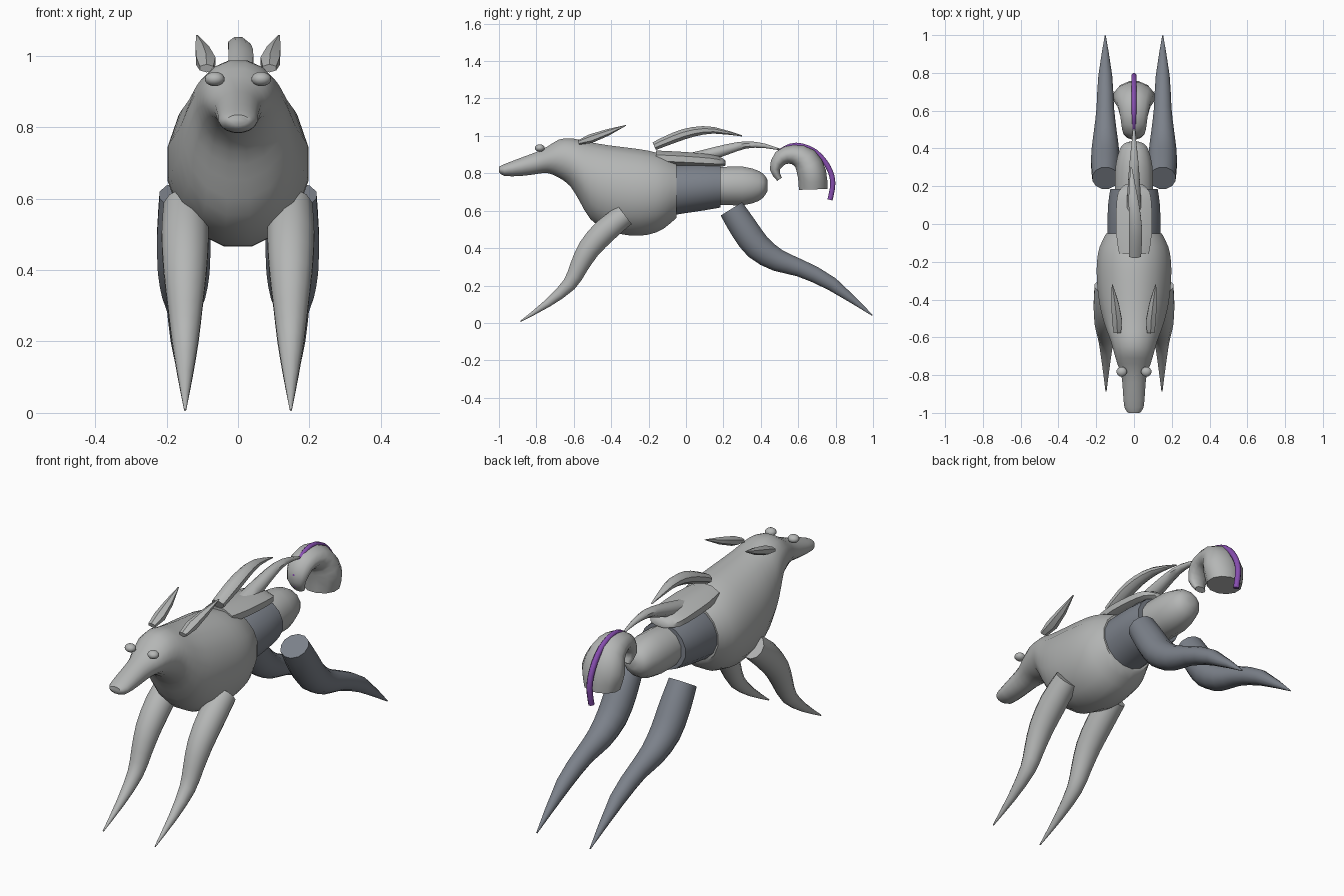
import bpy, bmesh, math
from mathutils import Vector

if "Cube" in bpy.data.objects:
    bpy.data.objects.remove(bpy.data.objects["Cube"])


def material(name, rgb):
    m = bpy.data.materials.new(name)
    m.diffuse_color = (*rgb, 1)
    m.use_nodes = True
    m.node_tree.nodes["Principled BSDF"].inputs["Base Color"].default_value = m.diffuse_color
    return m


LIGHT = material("light grey", (0.46, 0.47, 0.465))
DARK = material("slate grey", (0.20, 0.22, 0.255))
PURPLE = material("purple", (0.24, 0.075, 0.43))


def refine(rows, steps):
    """Catmull-Rom subdivision of a list of section rows."""
    out = []
    for i in range(len(rows) - 1):
        a, b, c, d = (rows[max(i - 1, 0)], rows[i], rows[i + 1],
                      rows[min(i + 2, len(rows) - 1)])
        for s in range(steps):
            t = s / steps
            out.append([0.5 * (2 * q + (r - p) * t + (2 * p - 5 * q + 4 * r - u) * t * t
                               + (3 * q - p - 3 * r + u) * t ** 3)
                        for p, q, r, u in zip(a, b, c, d)])
    return out + [list(rows[-1])]


def loft(name, rows, mat, sides=12, steps=2, upright=False, smooth=50, mirror=False):
    """rows: (x, y, z, half width in x, half thickness across the path)."""
    rows = refine(rows, steps)
    bm = bmesh.new()
    rings = []
    for i, (x, y, z, rx, rn) in enumerate(rows):
        p, n = rows[max(i - 1, 0)], rows[min(i + 1, len(rows) - 1)]
        t = Vector((0, n[1] - p[1], n[2] - p[2])).normalized()
        if upright:
            t = Vector((0, 1, 0))
        up = Vector((0, -t.z, t.y))
        rx, rn = max(rx, 0.002), max(rn, 0.002)
        ring = []
        for k in range(sides):
            a = 2 * math.pi * (k + 0.5) / sides
            ring.append(bm.verts.new(Vector((x + rx * math.cos(a), y, z)) + up * rn * math.sin(a)))
        rings.append(ring)
    for r0, r1 in zip(rings, rings[1:]):
        for k in range(sides):
            j = (k + 1) % sides
            bm.faces.new((r0[k], r0[j], r1[j], r1[k]))
    bm.faces.new(rings[0])
    bm.faces.new(rings[-1])
    if mirror:
        g = bmesh.ops.duplicate(bm, geom=bm.verts[:] + bm.edges[:] + bm.faces[:])
        for v in g["geom"]:
            if isinstance(v, bmesh.types.BMVert):
                v.co.x *= -1
    bmesh.ops.recalc_face_normals(bm, faces=bm.faces)
    me = bpy.data.meshes.new(name)
    bm.to_mesh(me)
    bm.free()
    return finish(name, me, mat, smooth)


def finish(name, me, mat, smooth):
    ob = bpy.data.objects.new(name, me)
    bpy.context.collection.objects.link(ob)
    me.materials.append(mat)
    bpy.ops.object.select_all(action='DESELECT')
    ob.select_set(True)
    bpy.context.view_layer.objects.active = ob
    bpy.ops.object.shade_smooth_by_angle(angle=math.radians(smooth))
    return ob


def path(x, pts, squash=1.0):
    """Round tube rows from (y, z, radius)."""
    return [(x, y, z, r * squash, r) for y, z, r in pts]


# head, neck and chest: (y, top, bottom, half width)
outline = [(-1.0, .835, .805, .03), (-.97, .85, .785, .052), (-.88, .885, .785, .06),
           (-.80, .915, .795, .068), (-.74, .945, .80, .09), (-.68, .982, .775, .108),
           (-.62, .99, .73, .125), (-.57, .982, .65, .145), (-.51, .97, .55, .165),
           (-.42, .955, .49, .187), (-.30, .94, .463, .2), (-.20, .925, .468, .2),
           (-.12, .90, .50, .185), (-.05, .865, .56, .15)]
loft("head_and_chest", [(0, y, (t + b) / 2, w, (t - b) / 2) for y, t, b, w in outline],
     LIGHT, sides=16, upright=True)

# dark waist band and light rump
waist = [(-.06, .85, .575, .143), (0, .855, .585, .143), (.10, .855, .60, .14), (.185, .85, .615, .128)]
loft("waist", [(0, y, (t + b) / 2, w, (t - b) / 2) for y, t, b, w in waist],
     DARK, sides=16, upright=True)
rump = [(.16, .835, .63, .105), (.30, .84, .625, .102), (.39, .815, .65, .08),
        (.425, .785, .685, .055), (.437, .76, .71, .02)]
loft("rump", [(0, y, (t + b) / 2, w, (t - b) / 2) for y, t, b, w in rump],
     LIGHT, sides=12, upright=True)

# back plate
plate = [(-.16, .925, .84, .085), (-.05, .92, .835, .102), (.08, .91, .83, .102),
         (.17, .895, .83, .09), (.21, .87, .84, .05)]
loft("back_plate", [(0, y, (t + b) / 2, w, (t - b) / 2) for y, t, b, w in plate],
     LIGHT, sides=8, upright=True)

# curved back plumes
loft("front_plume", [(.005, -.17, .945, .035, .024), (.008, -.06, .992, .038, .03),
                     (.005, .04, 1.022, .034, .028), (-.005, .15, 1.03, .025, .019),
                     (-.015, .30, 1.0, .004, .003)], LIGHT, sides=8)
loft("rear_plume", [(0, .02, .885, .035, .025), (0, .12, .90, .04, .034), (0, .22, .928, .034, .03),
                    (0, .32, .952, .026, .021), (0, .42, .947, .015, .013),
                    (0, .52, .922, .004, .003)], LIGHT, sides=8)

# legs
loft("front_legs", path(.148, [(-.327, .577, .062), (-.43, .495, .068), (-.52, .395, .062),
                               (-.575, .295, .05), (-.625, .205, .039), (-.74, .105, .022),
                               (-.885, .008, .003)]), LIGHT, sides=12, mirror=True)
loft("hind_legs", path(.152, [(.243, .61, .07), (.31, .505, .077), (.385, .405, .075),
                              (.49, .335, .062), (.61, .293, .048), (.78, .208, .038),
                              (.997, .04, .003)]), DARK, sides=12, mirror=True)

# ears
loft("ears", [(.088, -.575, .965, .022, .012), (.09, -.51, .985, .031, .024),
              (.10, -.42, 1.018, .022, .018), (.115, -.32, 1.057, .003, .002)],
     LIGHT, sides=6, steps=1, smooth=30, mirror=True)

# eyes
bm = bmesh.new()
for s in (-1, 1):
    g = bmesh.ops.create_uvsphere(bm, u_segments=16, v_segments=10, radius=1)
    for v in g["verts"]:
        v.co = (s * .065 + v.co.x * .028, -.782 + v.co.y * .026, .935 + v.co.z * .02)
me = bpy.data.meshes.new("eyes")
bm.to_mesh(me)
bm.free()
finish("eyes", me, LIGHT, 60)

# curled tail floating behind the rump, with its purple strip
loft("tail", [(0, .50, .768, .03, .015), (0, .475, .82, .05, .028), (0, .507, .882, .065, .044),
              (0, .57, .90, .075, .053), (0, .637, .873, .092, .072),
              (0, .673, .80, .112, .08), (0, .68, .714, .09, .079)], LIGHT, sides=12)
loft("tail_strip", path(0, [(.472, .795, .012), (.463, .855, .012), (.505, .92, .012),
                            (.59, .952, .013), (.69, .917, .014), (.76, .835, .015),
                            (.785, .75, .015), (.77, .658, .015)]), PURPLE, sides=8, steps=3)
